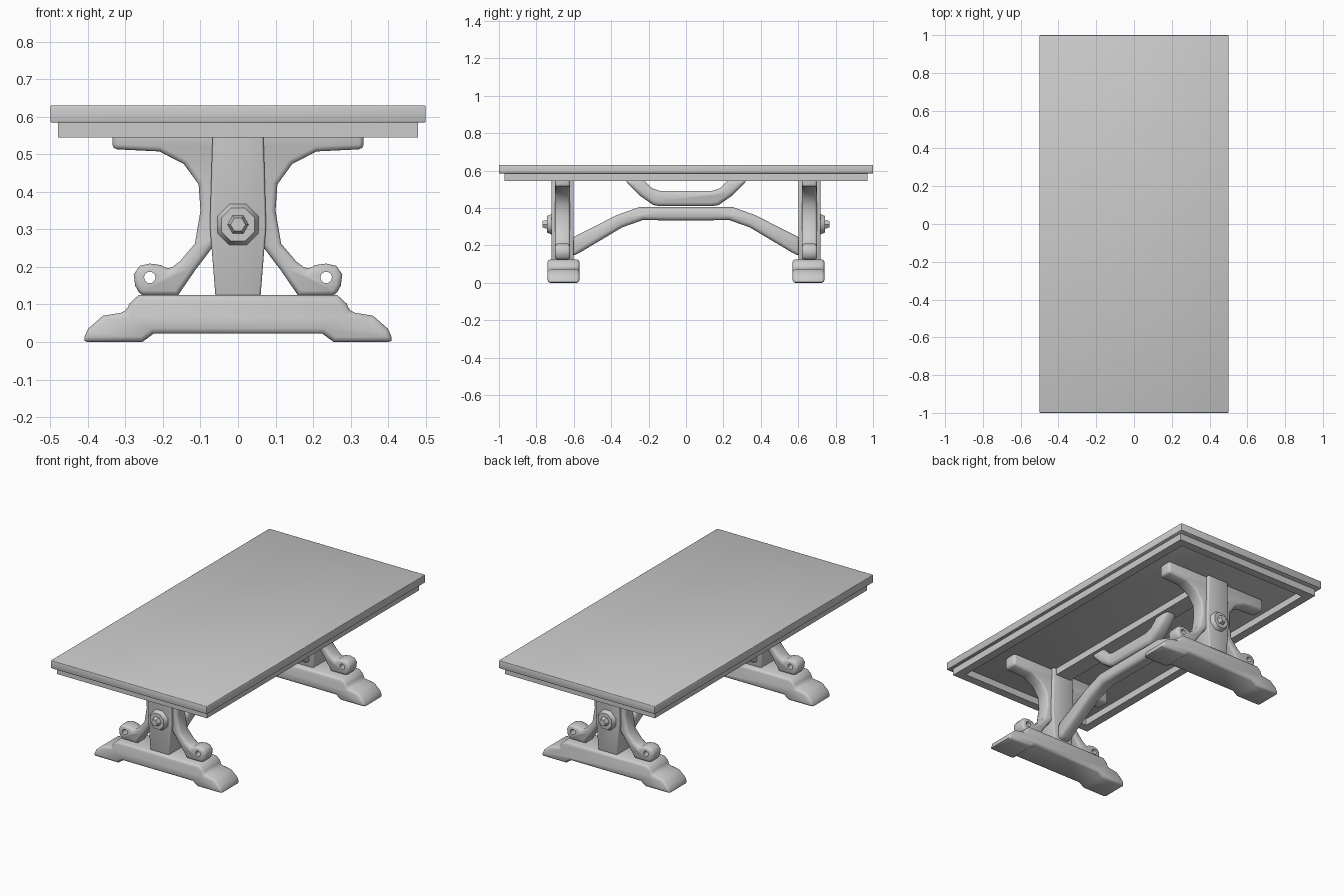
import bpy, bmesh, math
from mathutils import Matrix, Vector

if "Cube" in bpy.data.objects:
    bpy.data.objects.remove(bpy.data.objects["Cube"], do_unlink=True)

grey = bpy.data.materials.new("plain grey")
grey.use_nodes = True
colour = (0.6, 0.6, 0.6, 1)
grey.diffuse_color = colour
grey.node_tree.nodes["Principled BSDF"].inputs["Base Color"].default_value = colour


def activate(ob):
    bpy.ops.object.select_all(action='DESELECT')
    ob.select_set(True)
    bpy.context.view_layer.objects.active = ob


def finish(name, bm, bevel=0, segments=2, cutters=()):
    """Turn a bmesh into a finished, cut and softly shaded part."""
    bmesh.ops.recalc_face_normals(bm, faces=bm.faces[:])
    me = bpy.data.meshes.new(name)
    bm.to_mesh(me)
    bm.free()
    ob = bpy.data.objects.new(name, me)
    bpy.context.collection.objects.link(ob)
    me.materials.append(grey)
    activate(ob)
    if bevel:
        mod = ob.modifiers.new("soft edges", 'BEVEL')
        mod.width, mod.segments = bevel, segments
        mod.limit_method, mod.angle_limit = 'ANGLE', math.radians(60)
        bpy.ops.object.modifier_apply(modifier=mod.name)
    for cutter in cutters:
        mod = ob.modifiers.new("cut", 'BOOLEAN')
        mod.operation, mod.solver, mod.object = 'DIFFERENCE', 'EXACT', cutter
        bpy.ops.object.modifier_apply(modifier=mod.name)
        bpy.data.objects.remove(cutter, do_unlink=True)
    activate(ob)
    bpy.ops.object.shade_smooth_by_angle(angle=math.radians(50))
    return ob


def box(name, size, centre, bevel=0, cutters=()):
    bm = bmesh.new()
    bmesh.ops.create_cube(bm, size=1)
    bmesh.ops.scale(bm, vec=size, verts=bm.verts)
    bmesh.ops.translate(bm, vec=centre, verts=bm.verts)
    return finish(name, bm, bevel, 2, cutters)


def plate(name, half, thick, bevel, y=0, lengthwise=False, cutters=()):
    """Extrude a mirrored half outline; lengthwise runs it along y."""
    outline = half + [(-a, z) for a, z in reversed(half)]
    bm = bmesh.new()
    face = bm.faces.new([bm.verts.new((a, -thick / 2, z)) for a, z in outline])
    new = bmesh.ops.extrude_face_region(bm, geom=[face])["geom"]
    bmesh.ops.translate(bm, vec=(0, thick, 0),
                        verts=[v for v in new if isinstance(v, bmesh.types.BMVert)])
    turn = Matrix.Rotation(math.pi / 2, 4, 'Z') if lengthwise else Matrix()
    bmesh.ops.transform(bm, matrix=Matrix.Translation((0, y, 0)) @ turn, verts=bm.verts)
    return finish(name, bm, bevel, 2, cutters)


def rod(name, sides, radius, tip, depth, centre, bevel=0):
    """Cylinder lying along y, with its second radius towards -y."""
    bm = bmesh.new()
    bmesh.ops.create_cone(bm, cap_ends=True, segments=sides, radius1=radius,
                          radius2=tip, depth=depth)
    turn = (Matrix.Translation(centre) @ Matrix.Rotation(math.pi / 2, 4, 'X')
            @ Matrix.Rotation(math.pi / sides, 4, 'Z'))
    bmesh.ops.transform(bm, matrix=turn, verts=bm.verts)
    return finish(name, bm, bevel)


# Table top with a recessed frame underneath
box("table_top", (1, 2, 0.045), (0, 0, 0.6075), 0.003)
recess = box("frame_cutter", (0.86, 1.84, 0.2), (0, 0, 0.56))
recess.hide_render = True
box("under_frame", (0.96, 1.94, 0.042), (0, 0, 0.566), cutters=[recess])
box("centre_beam", (0.1, 1.24, 0.042), (0, 0, 0.566))

# Half outlines of the pedestal parts
foot = [(0.265, 0.125), (0.29, 0.102), (0.298, 0.08), (0.36, 0.07),
        (0.4, 0.035), (0.415, 0), (0.255, 0), (0.225, 0.022)]
post = [(0.068, 0.586), (0.068, 0.545), (0.075, 0.31), (0.06, 0.12)]
bracket = [(0.335, 0.586), (0.335, 0.514), (0.21, 0.508), (0.145, 0.475),
           (0.105, 0.42), (0.1, 0.35), (0.115, 0.262), (0.155, 0.215),
           (0.185, 0.192), (0.205, 0.205), (0.235, 0.209), (0.262, 0.203),
           (0.278, 0.18), (0.274, 0.15), (0.26, 0.124), (0.16, 0.124),
           (0.115, 0.19), (0.068, 0.252)]

# Two pedestals, each with foot, post, scrolled bracket and outer bolt
for end, side in (("front", -1), ("back", 1)):
    y = side * 0.66
    plate(end + "_foot", foot, 0.17, 0.014, side * 0.655)
    plate(end + "_post", post, 0.118, 0.006, y)
    holes = [rod("eye_cutter", 10, 0.0155, 0.0155, 0.3, (x, y, 0.172))
             for x in (-0.235, 0.235)]
    for hole in holes:
        hole.hide_render = True
    plate(end + "_bracket", bracket, 0.082, 0.013, y, cutters=holes)
    wide, narrow = (0.06, 0.048) if side < 0 else (0.048, 0.06)
    rod(end + "_washer", 8, wide, narrow, 0.026, (0, side * 0.73, 0.313))
    big, small = (0.029, 0.02) if side < 0 else (0.02, 0.029)
    rod(end + "_bolt", 6, big, small, 0.026, (0, side * 0.753, 0.313))

# Arched stretcher joining the pedestals, and the short brace above it
stretcher = [(0.12, 0.405), (0.25, 0.405), (0.37, 0.362), (0.61, 0.24),
             (0.61, 0.14), (0.57, 0.16), (0.34, 0.297), (0.23, 0.336), (0.12, 0.334)]
plate("arched_stretcher", stretcher, 0.08, 0.02, lengthwise=True)
brace = [(0.14, 0.492), (0.18, 0.505), (0.225, 0.55), (0.33, 0.55),
         (0.245, 0.465), (0.175, 0.416), (0.14, 0.41)]
plate("upper_brace", brace, 0.08, 0.02, lengthwise=True)
